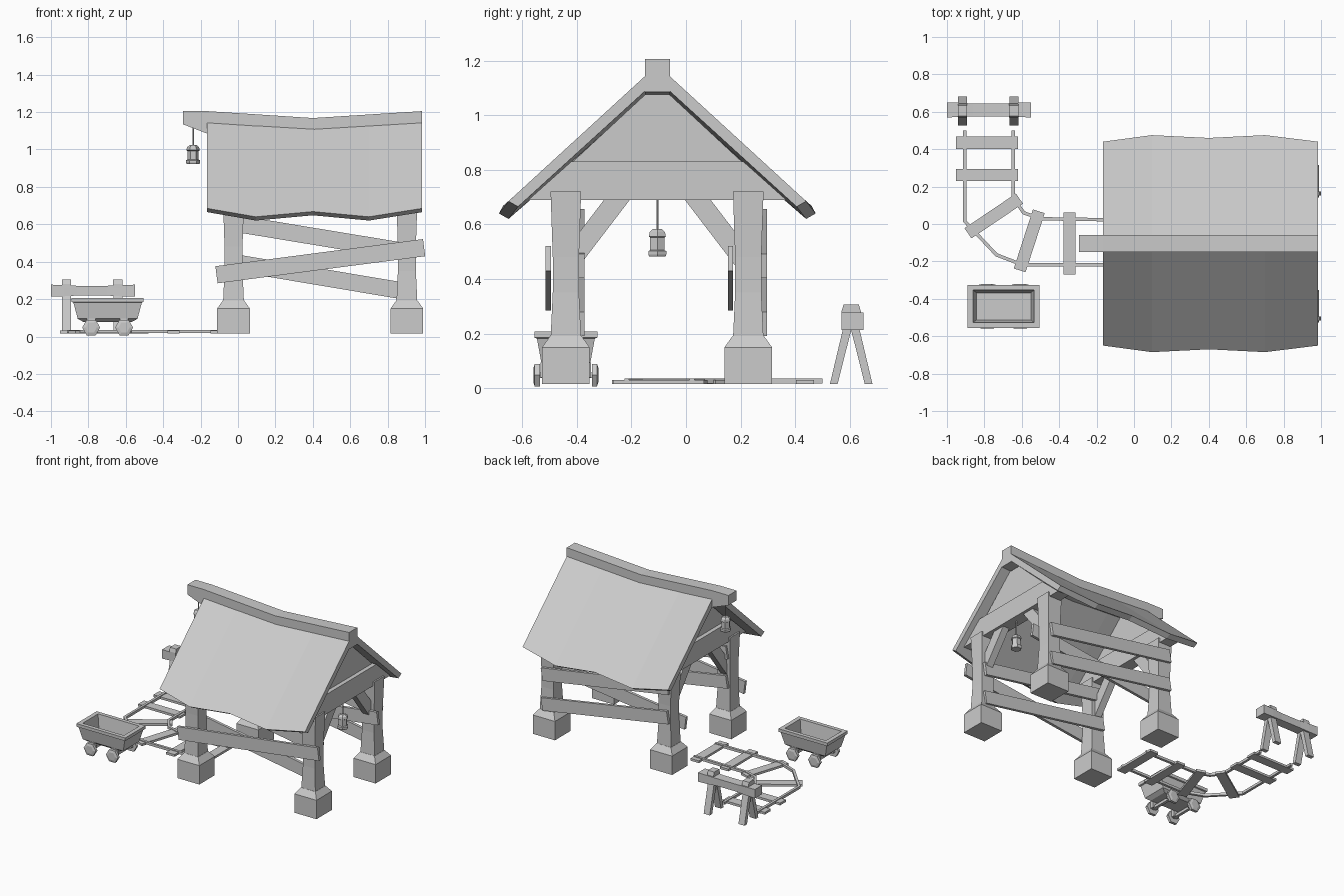
import bpy, bmesh, math
from mathutils import Vector, Matrix

if "Cube" in bpy.data.objects:
    bpy.data.objects.remove(bpy.data.objects["Cube"])

RIDGE_Y = -0.105


def finish(name, bm):
    bmesh.ops.recalc_face_normals(bm, faces=bm.faces)
    me = bpy.data.meshes.new(name)
    bm.to_mesh(me)
    bm.free()
    ob = bpy.data.objects.new(name, me)
    bpy.context.collection.objects.link(ob)
    return ob


def loft(name, rings, closed=False):
    """Skin a list of equal-length point rings, capping or closing the ends."""
    bm = bmesh.new()
    vs = [[bm.verts.new(p) for p in r] for r in rings]
    n = len(vs[0])
    pairs = list(zip(vs, vs[1:])) + ([(vs[-1], vs[0])] if closed else [])
    for a, b in pairs:
        for i in range(n):
            j = (i + 1) % n
            bm.faces.new((a[i], a[j], b[j], b[i]))
    if not closed:
        bm.faces.new(vs[0])
        bm.faces.new(vs[-1])
    return finish(name, bm)


def rect(cx, cy, hx, hy, z):
    return [(cx - hx, cy - hy, z), (cx + hx, cy - hy, z), (cx + hx, cy + hy, z), (cx - hx, cy + hy, z)]


def box(name, x0, x1, y0, y1, z0, z1):
    c = ((x0 + x1) / 2, (y0 + y1) / 2, (x1 - x0) / 2, (y1 - y0) / 2)
    return loft(name, [rect(*c, z0), rect(*c, z1)])


def beam(name, p, q, width, thick, side):
    """Bar from p to q; thick is measured along side, width across it."""
    p, q, s = Vector(p), Vector(q), Vector(side).normalized()
    u = (q - p).normalized().cross(s).normalized() * width / 2
    s = s * thick / 2
    return loft(name, [[e + u + s, e + u - s, e - u - s, e - u + s] for e in (p, q)])


def yz_prism(name, pts, x, half):
    return loft(name, [[(x + h, y, z) for y, z in pts] for h in (-half, half)])


def lathe(name, x, y, profile, n=6):
    return loft(name, [[(x + r * math.cos(2 * math.pi * k / n), y + r * math.sin(2 * math.pi * k / n), z)
                        for k in range(n)] for r, z in profile])


# Stone footings and waisted posts
POST_X, POST_Y = (-0.024, 0.903), (-0.44, 0.228)
for x in POST_X:
    for y in POST_Y:
        loft("footing", [rect(x, y, h, h, z) for h, z in ((.087, .015), (.087, .15), (.057, .192))])
        loft("post", [rect(x, y, h, h, z) for h, z in ((.056, .18), (.048, .35), (.048, .48), (.056, .72))])

# Gable ends: tie beam, infill panel, knee braces
for x in POST_X:
    yz_prism("tie_beam", [(RIDGE_Y + d, z) for d, z in
                          ((-.315, .83), (.315, .83), (.472, .69), (-.472, .69))], x, .045)
    yz_prism("gable_panel", [(RIDGE_Y + d, z) for d, z in
                             ((-.32, .82), (.32, .82), (.045, 1.075), (-.045, 1.075))], x, .015)
    for s in (-1, 1):
        beam("knee_brace", (x, RIDGE_Y + s * .32, .465), (x, RIDGE_Y + s * .125, .72), .075, .05, (1, 0, 0))

# Crooked side planks, same set on both walls
for y in POST_Y:
    beam("outer_plank", (-.115, y - .065, .33), (.995, y - .065, .475), .092, .02, (0, 1, 0))
    beam("upper_plank", (-.06, y + .058, .612), (.935, y + .058, .448), .09, .02, (0, 1, 0))
    beam("lower_plank", (-.06, y + .058, .402), (.935, y + .058, .235), .09, .02, (0, 1, 0))

# Sagging roof slopes: x, ridge z, eave distance, eave z
ROOF = [(-.165, 1.157, .545, .685), (.095, 1.14, .58, .64), (.4, 1.122, .565, .668),
        (.7, 1.14, .58, .64), (.985, 1.157, .545, .685)]
for name, s in (("front_roof", -1), ("back_roof", 1)):
    loft(name, [[(x, RIDGE_Y + s * .03, rz), (x, RIDGE_Y + s * d, ez),
                 (x, RIDGE_Y + s * (d - .035), ez - .02), (x, RIDGE_Y + s * .03, rz - .055)]
                for x, rz, d, ez in ROOF])

# Ridge beam with projecting end
loft("ridge_beam", [[(x, RIDGE_Y - .046, a), (x, RIDGE_Y + .046, a), (x, RIDGE_Y + .046, b), (x, RIDGE_Y - .046, b)]
                    for x, a, b in ((-.295, 1.135, 1.205), (-.165, 1.085, 1.205), (.4, 1.05, 1.168), (.985, 1.085, 1.205))])

# Hanging lanterns
for x, z, top in ((-.24, .922, 1.12), (.903, .482, .70)):
    lathe("lantern", x, RIDGE_Y, [(r, z + h) for r, h in
          ((.034, 0), (.038, .008), (.038, .02), (.03, .024), (.03, .07), (.036, .074), (.032, .09), (.018, .102))])
    lathe("lantern_cord", x, RIDGE_Y, [(.004, z + .1), (.004, top)])


# Rails and sleepers
def rail(name, pts, half=.009):
    rings = []
    for i, p in enumerate(pts):
        p = Vector(p)
        a = (p - Vector(pts[i - 1])).normalized() if i else None
        b = (Vector(pts[i + 1]) - p).normalized() if i < len(pts) - 1 else None
        t = ((a or b) + (b or a)).normalized()
        n = Vector((-t.y, t.x)) * half / t.dot(b or a)
        l, r = p + n, p - n
        rings.append([(l.x, l.y, .018), (r.x, r.y, .018), (r.x, r.y, .036), (l.x, l.y, .036)])
    loft(name, rings)


rail("outer_rail", [(-.905, .5), (-.905, .015), (-.735, -.165), (-.6, -.217), (-.08, -.217)])
rail("inner_rail", [(-.645, .5), (-.645, .14), (-.59, .06), (-.5, .028), (-.08, .022)])
for x, y, deg in ((-.785, .435, 0), (-.785, .262, 0), (-.75, .043, 34), (-.56, -.09, 72),
                  (-.345, -.105, 90), (-.115, -.1, 90)):
    d = Vector((math.cos(math.radians(deg)), math.sin(math.radians(deg)), 0)) * .166
    c = Vector((x, y, .023))
    beam("sleeper", c - d, c + d, .066, .016, (0, 0, 1))

# Mine cart: hollow tapered tub with rim, underframe, hexagonal wheels
CX, CY = -.697, -.44
loft("cart_tub", [rect(CX, CY, hx, hy, z) for hx, hy, z in
                  ((.13, .07, .078), (.16, .09, .095), (.183, .106, .182), (.193, .115, .185), (.193, .115, .207),
                   (.163, .087, .207), (.145, .072, .105))])
for x in (CX - .088, CX + .088):
    beam("axle", (x, CY - .11, .048), (x, CY + .11, .048), .02, .02, (0, 0, 1))
    for s in (-1, 1):
        box("axle_block", x - .022, x + .022, CY + s * .08 - .012, CY + s * .08 + .012, .04, .095)
        loft("cart_wheel", [[(x + r * math.cos(k * math.pi / 3), CY + s * o, .048 + r * math.sin(k * math.pi / 3))
                             for k in range(6)] for r, o in ((.048, .095), (.048, .114), (.03, .119))])

# Trestle barrier
loft("trestle_beam", [[(x, .61 - h, .245 - v), (x, .61 + h, .245 - v), (x, .61 + h, .245 + v), (x, .61 - h, .245 + v)]
                      for x, h, v in ((-1, .04, .032), (-.93, .038, .03), (-.86, .034, .026), (-.7, .034, .026),
                                      (-.63, .038, .03), (-.55, .04, .032))])
for x in (-.917, -.642):
    loft("trestle_cap", [rect(x, .605, .025, h, z) for h, z in ((.036, .26), (.036, .28), (.028, .306))])
    for s in (-1, 1):
        yz_prism("trestle_leg", [(.605 + s * d, z) for d, z in
                                 ((.078, .015), (.05, .015), (-.012, .26), (.02, .26))], x, .024)
